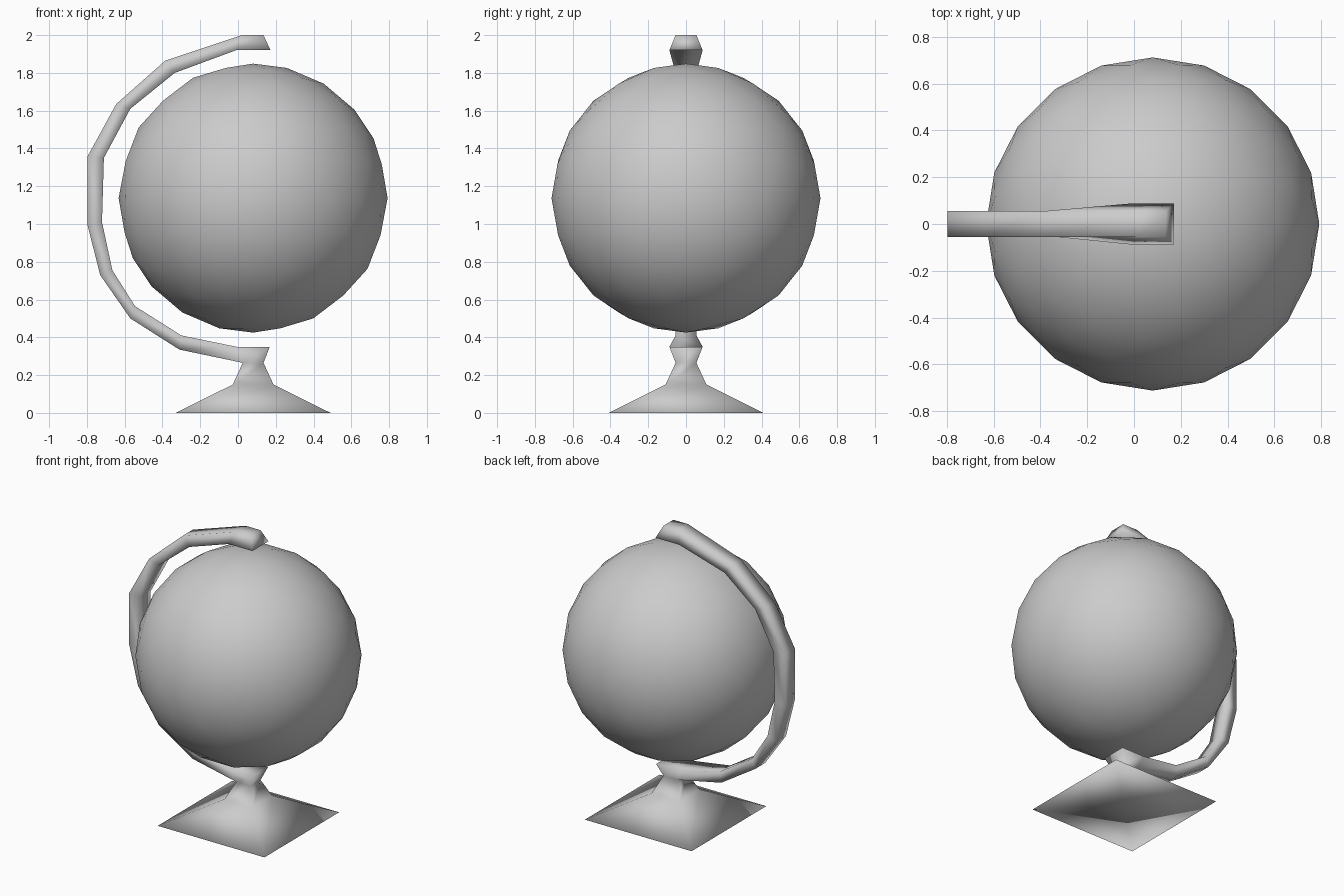
import bpy
import bmesh
from mathutils import Vector

old = bpy.data.objects.get("Cube")
if old:
    bpy.data.objects.remove(old, do_unlink=True)

# One plain grey for everything
GREY = (0.6, 0.6, 0.6, 1.0)
grey = bpy.data.materials.new("plain grey")
grey.diffuse_color = GREY
grey.use_nodes = True
grey.node_tree.nodes["Principled BSDF"].inputs["Base Color"].default_value = GREY

CX = 0.08  # axis of the ball and the foot


def finish(name, bm):
    """Turn a bmesh into a smooth-shaded grey object."""
    bmesh.ops.recalc_face_normals(bm, faces=bm.faces)
    for f in bm.faces:
        f.smooth = True
    mesh = bpy.data.meshes.new(name)
    bm.to_mesh(mesh)
    bm.free()
    mesh.materials.append(grey)
    obj = bpy.data.objects.new(name, mesh)
    bpy.context.collection.objects.link(obj)
    return obj


def bridge(bm, a, b, skip=()):
    """Join two four-cornered rings with quads."""
    for i in range(4):
        if i not in skip:
            j = (i + 1) % 4
            bm.faces.new((a[i], a[j], b[j], b[i]))


# Globe ball
bm = bmesh.new()
bmesh.ops.create_icosphere(bm, subdivisions=3, radius=0.712)
bmesh.ops.translate(bm, verts=bm.verts, vec=Vector((CX, 0, 1.137)))
finish("globe_ball", bm)

# Stand: square foot, pinched neck and head
bm = bmesh.new()
foot_profile = [(0.41, 0.0), (0.108, 0.15), (0.055, 0.265), (0.088, 0.35)]  # half width, height
rings = []
for h, z in foot_profile:
    corners = ((-1, -1), (1, -1), (1, 1), (-1, 1))
    rings.append([bm.verts.new((CX + sx * h, sy * h, z)) for sx, sy in corners])
bridge(bm, rings[0], rings[1])
bridge(bm, rings[1], rings[2])
bridge(bm, rings[2], rings[3], skip=(3,))  # the arm leaves through the -x side
bm.faces.new(rings[3])

# Underside of the foot, as a fan
centre = bm.verts.new((CX, 0, 0))
for i in range(4):
    bm.faces.new((rings[0][i], rings[0][(i + 1) % 4], centre))

# Curved arm: outer x, z, inner x, z, inner half width
arm_path = [
    (-0.31, 0.335, -0.30, 0.41, 0.055),
    (-0.57, 0.50, -0.545, 0.565, 0.055),
    (-0.73, 0.73, -0.665, 0.755, 0.055),
    (-0.798, 1.00, -0.72, 1.01, 0.055),
    (-0.798, 1.355, -0.71, 1.35, 0.055),
    (-0.645, 1.635, -0.57, 1.61, 0.055),
    (-0.385, 1.865, -0.335, 1.80, 0.055),
    (0.02, 2.0, -0.01, 1.92, 0.088),
    (0.135, 2.0, 0.172, 1.92, 0.088),
]
low, high = rings[2], rings[3]
section = [low[0], low[3], high[3], high[0]]
for ox, oz, ix, iz, w in arm_path:
    new = [bm.verts.new(p) for p in ((ox, -0.055, oz), (ox, 0.055, oz),
                                     (ix, w, iz), (ix, -w, iz))]
    bridge(bm, section, new)
    section = new
bm.faces.new(section)
finish("stand", bm)
